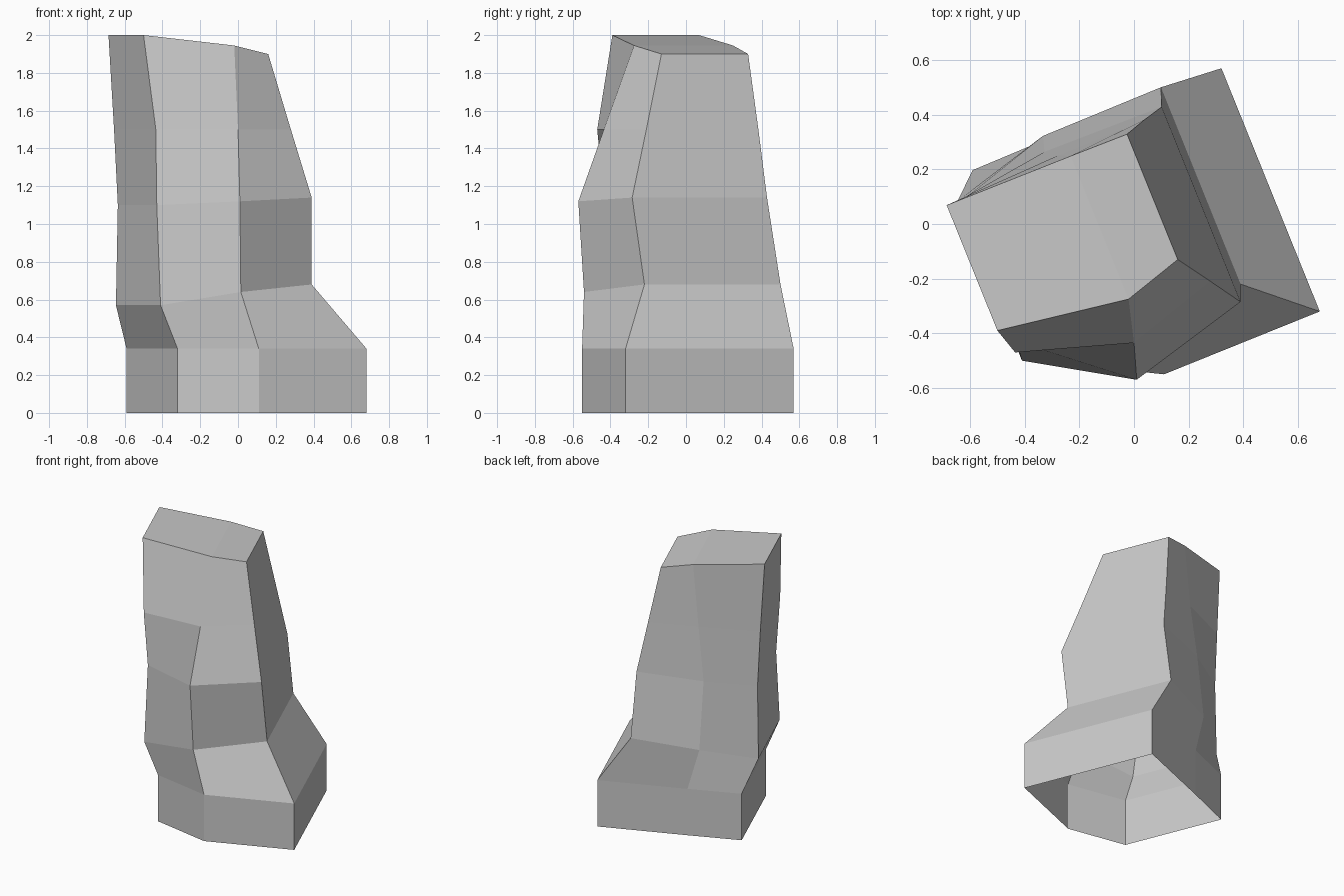
import bpy, bmesh

if "Cube" in bpy.data.objects:
    bpy.data.objects.remove(bpy.data.objects["Cube"])

# Direction from the front edge to the back edge of the rock
BACK = (-0.375, 0.927)

# Each ring holds right, middle and left columns: front x, front y, height, depth
RINGS = [
    [(0.68, -0.32, 0.0, 0.96), (0.11, -0.55, 0.0, 0.96), (-0.32, -0.47, 0.0, 0.72)],
    [(0.68, -0.32, 0.34, 0.96), (0.11, -0.55, 0.34, 0.96), (-0.32, -0.47, 0.34, 0.72)],
    [(0.39, -0.22, 0.68, 0.777), (0.015, -0.54, 0.64, 0.93), (-0.41, -0.50, 0.57, 0.63)],
    [(0.39, -0.285, 1.14, 0.77), (0.01, -0.57, 1.12, 0.90), (-0.43, -0.43, 1.10, 0.55)],
    [(0.28, -0.21, 1.50, 0.64), (0.0, -0.435, 1.50, 0.74), (-0.435, -0.47, 1.50, 0.59)],
    [(0.16, -0.13, 1.90, 0.495), (-0.02, -0.275, 1.945, 0.565), (-0.50, -0.39, 2.0, 0.495)],
]

stone = bpy.data.materials.new("grey stone")
stone.diffuse_color = (0.58, 0.58, 0.58, 1)
stone.use_nodes = True
stone.node_tree.nodes["Principled BSDF"].inputs["Base Color"].default_value = stone.diffuse_color

bm = bmesh.new()


def add_ring(columns):
    front = [bm.verts.new((x, y, z)) for x, y, z, d in columns]
    back = [bm.verts.new((x + d * BACK[0], y + d * BACK[1], z)) for x, y, z, d in columns]
    return front + back[::-1]


# Side walls, open underneath
loops = [add_ring(r) for r in RINGS]
for low, high in zip(loops, loops[1:]):
    for i in range(6):
        j = (i + 1) % 6
        bm.faces.new((low[j], low[i], high[i], high[j]))

# Sloping top in two halves
t = loops[-1]
bm.faces.new((t[0], t[5], t[4], t[1]))
bm.faces.new((t[1], t[4], t[3], t[2]))

bm.normal_update()
mesh = bpy.data.meshes.new("rock_pillar")
bm.to_mesh(mesh)
bm.free()
mesh.materials.append(stone)
rock = bpy.data.objects.new("rock_pillar", mesh)
bpy.context.collection.objects.link(rock)
